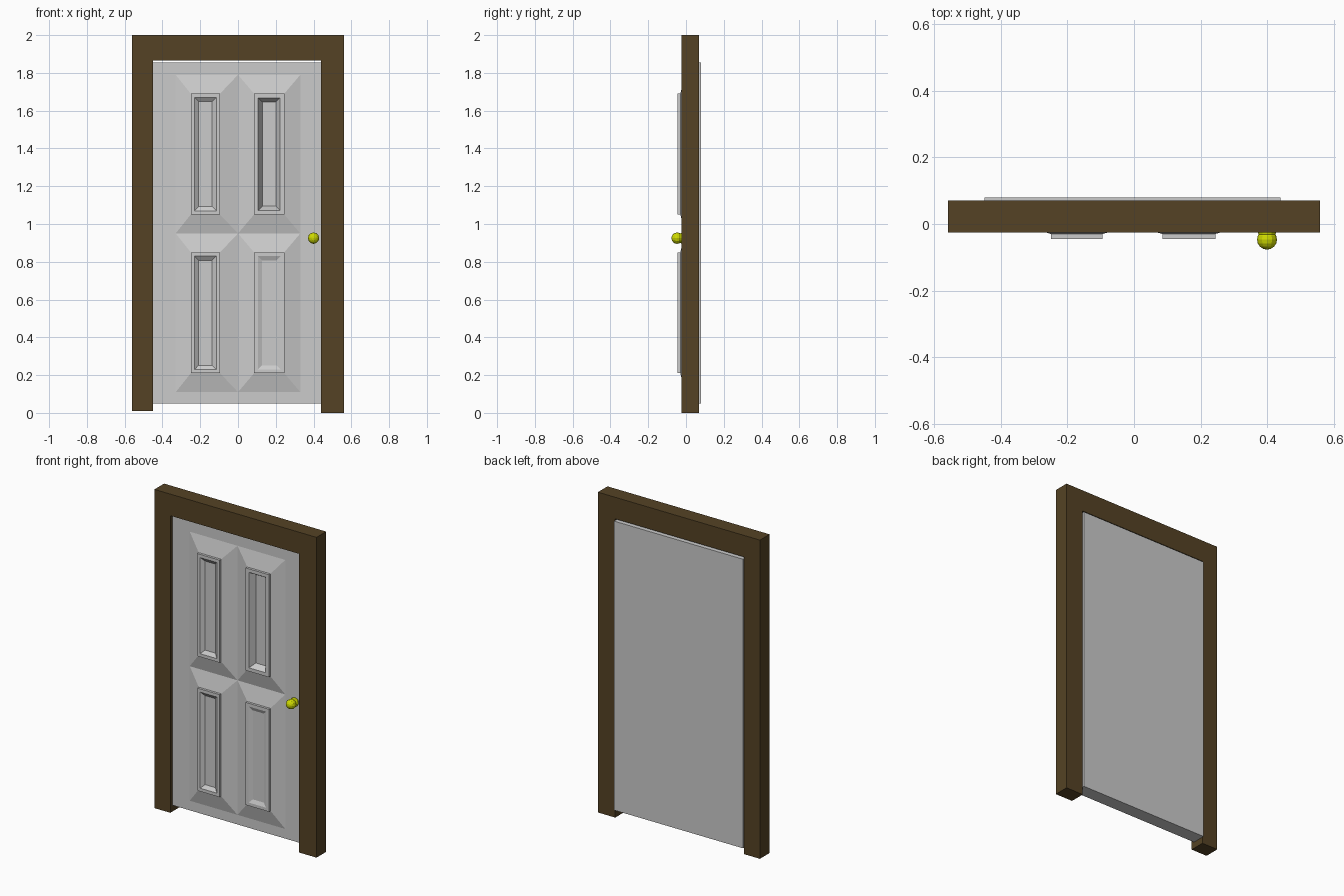
import bpy, bmesh
from mathutils import Matrix

if "Cube" in bpy.data.objects:
    bpy.data.objects.remove(bpy.data.objects["Cube"])


def make_object(name, bm, color=None):
    bmesh.ops.remove_doubles(bm, verts=bm.verts, dist=1e-5)
    bmesh.ops.recalc_face_normals(bm, faces=bm.faces)
    mesh = bpy.data.meshes.new(name)
    bm.to_mesh(mesh)
    bm.free()
    ob = bpy.data.objects.new(name, mesh)
    bpy.context.collection.objects.link(ob)
    if color:
        mat = bpy.data.materials.new(name + "_paint")
        mat.diffuse_color = (*color, 1)
        mat.use_nodes = True
        mat.node_tree.nodes["Principled BSDF"].inputs["Base Color"].default_value = mat.diffuse_color
        mesh.materials.append(mat)
    return ob


def rect(bm, x0, x1, z0, z1, y):
    return [bm.verts.new(p) for p in ((x0, y, z0), (x1, y, z0), (x1, y, z1), (x0, y, z1))]


def bridge(bm, a, b):
    for i in range(4):
        j = (i + 1) % 4
        bm.faces.new((a[i], a[j], b[j], b[i]))


# Door frame: one U-shaped profile pushed back through the wall depth
bm = bmesh.new()
outline = [(-0.56, 0.01), (-0.45, 0.01), (-0.45, 1.865), (0.44, 1.865),
           (0.44, 0), (0.56, 0), (0.56, 2), (-0.56, 2)]
face = bm.faces.new([bm.verts.new((x, -0.025, z)) for x, z in outline])
ext = bmesh.ops.extrude_face_region(bm, geom=[face], use_keep_orig=True)
moved = [g for g in ext["geom"] if isinstance(g, bmesh.types.BMVert)]
bmesh.ops.translate(bm, verts=moved, vec=(0, 0.095, 0))
make_object("door_frame", bm, (0.09, 0.055, 0.018))

# Door leaf: front grid of cells, four of which carry raised panels
FRONT, BACK = -0.005, 0.08
xs = [-0.45, -0.33, 0, 0.33, 0.44]
zs = [0.05, 0.11, 0.95, 1.79, 1.855]
# cell -> (x0, x1, z0, z1 of raised moulding, rim width, recess floor y)
panels = {
    (1, 1): (-0.25, -0.095, 0.21, 0.85, 0.02, -0.028),
    (2, 1): (0.085, 0.245, 0.21, 0.85, 0.02, -0.035),
    (1, 2): (-0.25, -0.095, 1.05, 1.69, 0.02, -0.028),
    (2, 2): (0.085, 0.245, 1.05, 1.69, 0.022, -0.008),
}
bm = bmesh.new()
for i in range(4):
    for k in range(4):
        ring = rect(bm, xs[i], xs[i + 1], zs[k], zs[k + 1], FRONT)
        if (i, k) in panels:
            x0, x1, z0, z1, w, floor = panels[i, k]
            steps = [(0, -0.03), (0, -0.045), (w, -0.045), (w + 0.022, floor)]
            for inset, y in steps:
                nxt = rect(bm, x0 + inset, x1 - inset, z0 + inset, z1 - inset, y)
                bridge(bm, ring, nxt)
                ring = nxt
        bm.faces.new(ring)
# sides and back of the leaf
bmesh.ops.remove_doubles(bm, verts=bm.verts, dist=1e-5)
rim = [e for e in bm.edges if e.is_boundary]
ext = bmesh.ops.extrude_edge_only(bm, edges=rim)
for v in ext["geom"]:
    if isinstance(v, bmesh.types.BMVert):
        v.co.y = BACK
bmesh.ops.contextual_create(bm, geom=[g for g in ext["geom"] if isinstance(g, bmesh.types.BMEdge)])
make_object("door_leaf", bm)

# Knob: two overlapping low-poly balls, axis towards the viewer
for name, y, r in (("knob", -0.047, 0.03), ("knob_base", -0.02, 0.028)):
    bm = bmesh.new()
    m = Matrix.Translation((0.4, y, 0.925)) @ Matrix.Rotation(1.5708, 4, 'X')
    bmesh.ops.create_uvsphere(bm, u_segments=12, v_segments=8, radius=r, matrix=m)
    make_object(name, bm, (0.62, 0.7, 0.0))
